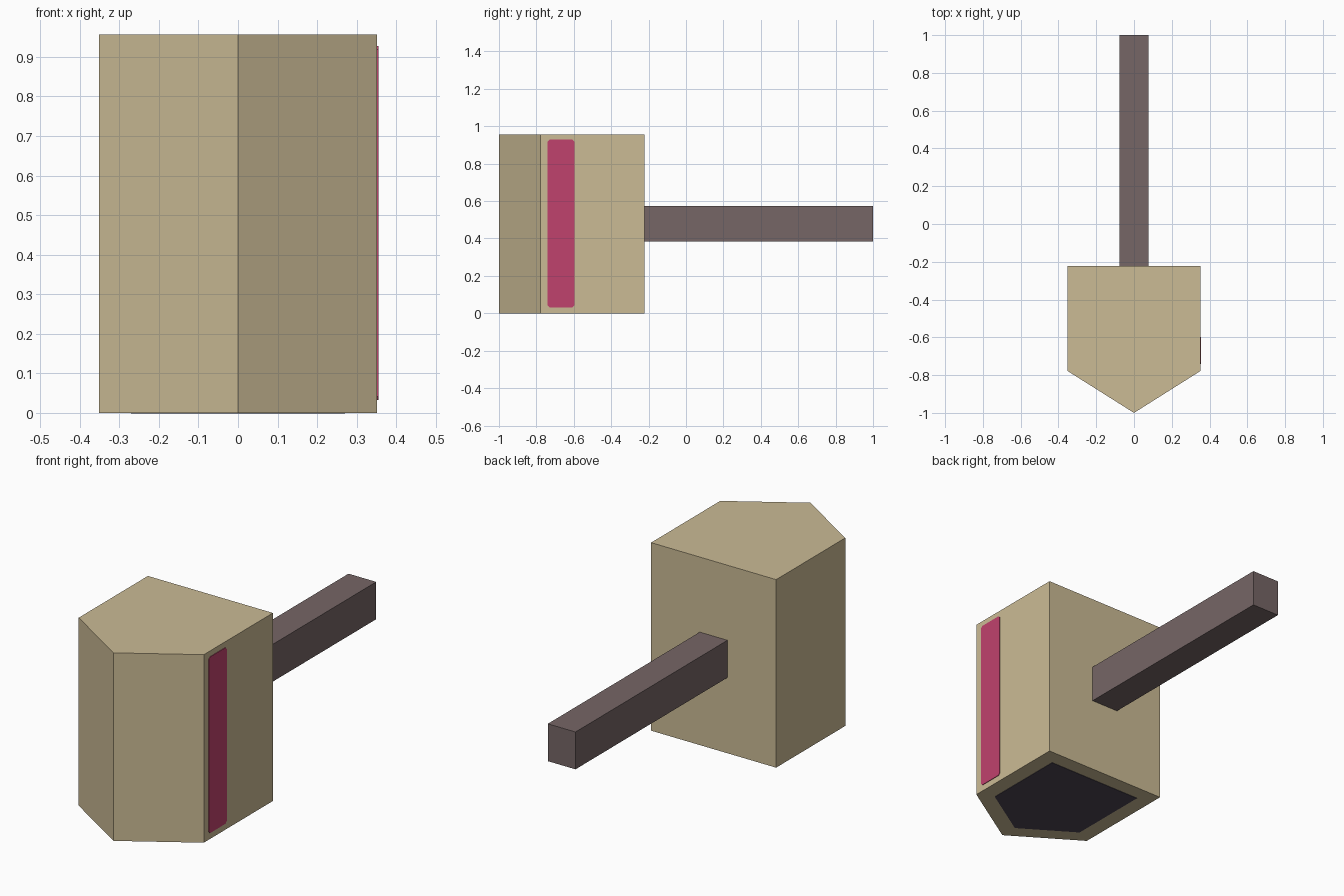
import bpy, bmesh

if "Cube" in bpy.data.objects:
    bpy.data.objects.remove(bpy.data.objects["Cube"])


def material(name, rgb):
    lin = [((c / 255 + 0.055) / 1.055) ** 2.4 for c in rgb]
    m = bpy.data.materials.new(name)
    m.diffuse_color = (*lin, 1)
    m.use_nodes = True
    m.node_tree.nodes["Principled BSDF"].inputs["Base Color"].default_value = m.diffuse_color
    return m


def prism(name, pts, extrude, mat):
    """Extrude a flat 3D outline along a vector into a closed solid."""
    bm = bmesh.new()
    face = bm.faces.new([bm.verts.new(p) for p in pts])
    res = bmesh.ops.extrude_face_region(bm, geom=[face], use_keep_orig=True)
    moved = [v for v in res["geom"] if isinstance(v, bmesh.types.BMVert)]
    bmesh.ops.translate(bm, verts=moved, vec=extrude)
    bmesh.ops.recalc_face_normals(bm, faces=bm.faces)
    mesh = bpy.data.meshes.new(name)
    bm.to_mesh(mesh)
    bm.free()
    mesh.materials.append(mat)
    obj = bpy.data.objects.new(name, mesh)
    bpy.context.collection.objects.link(obj)
    return obj


tan = material("tan", (203, 187, 149))
brown = material("dark brown", (118, 102, 102))
pink = material("raspberry", (192, 66, 109))
dark = material("charcoal", (78, 70, 84))


def pentagon(w, back, shoulder, tip, z):
    return [(-w, back, z), (w, back, z), (w, shoulder, z), (0, tip, z), (-w, shoulder, z)]


# Five-sided body pointing to the front
prism("body", pentagon(0.352, -0.222, -0.778, -1.0, 0), (0, 0, 0.957), tan)

# Square handle out of the back
prism("handle", [(-0.078, -0.222, 0.385), (0.078, -0.222, 0.385),
                 (0.078, -0.222, 0.575), (-0.078, -0.222, 0.575)], (0, 1.222, 0), brown)

# Dark panel painted on the underside
prism("underside_panel", pentagon(0.27, -0.30, -0.735, -0.905, 0.001), (0, 0, -0.003), dark)

# Vertical stripe on the right side, with clipped corners
y0, y1, z0, z1, c = -0.74, -0.597, 0.032, 0.928, 0.01
outline = [(y0 + c, z0), (y1 - c, z0), (y1, z0 + c), (y1, z1 - c),
           (y1 - c, z1), (y0 + c, z1), (y0, z1 - c), (y0, z0 + c)]
prism("side_stripe", [(0.351, y, z) for y, z in outline], (0.004, 0, 0), pink)
